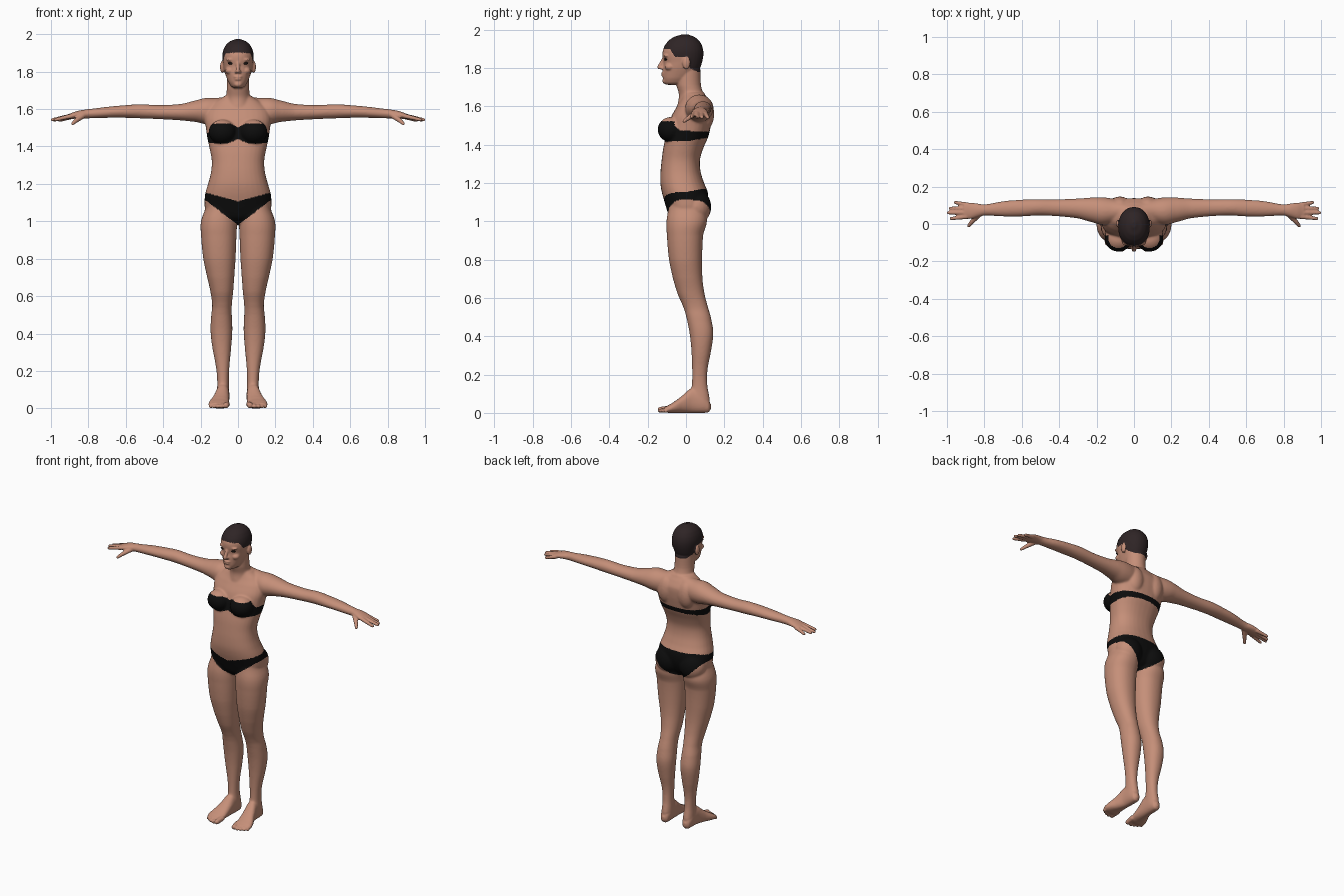
import bpy, bmesh, math
from mathutils import Vector, Matrix


def material(name, rgb):
    m = bpy.data.materials.new(name)
    m.diffuse_color = (*rgb, 1)
    return m


SKIN = material("skin", (0.56, 0.275, 0.19))
CLOTH = material("black cloth", (0.004, 0.004, 0.004))
HAIR = material("dark brown hair", (0.028, 0.018, 0.019))
EYE = material("eye black", (0.012, 0.008, 0.007))


def smooth_rows(rows, n=4):
    """Catmull-Rom refinement of a short table of sections."""
    out = []
    for i in range(len(rows) - 1):
        p = [rows[max(0, min(len(rows) - 1, i + k))] for k in (-1, 0, 1, 2)]
        for s in range(n):
            t = s / n
            row = []
            for j, (a, b, c, d) in enumerate(zip(*p)):
                if j == 0:
                    row.append(b + (c - b) * t)
                else:
                    row.append(0.5 * (2 * b + (c - a) * t + (2 * a - 5 * b + 4 * c - d) * t * t
                                      + (3 * b - a - 3 * c + d) * t ** 3))
            out.append(row)
    return out + [rows[-1]]


def loft(bm, axis, rows, power=2.0, seg=32):
    """Rows are (position, a_min, a_max, b_min, b_max) along the axis."""
    rings = []
    for t, a0, a1, b0, b1 in smooth_rows(rows):
        ring = []
        for k in range(seg):
            ang = 2 * math.pi * k / seg
            c, s = math.cos(ang), math.sin(ang)
            a = (a0 + a1) / 2 + (a1 - a0) / 2 * math.copysign(abs(c) ** (2 / power), c)
            b = (b0 + b1) / 2 + (b1 - b0) / 2 * math.copysign(abs(s) ** (2 / power), s)
            ring.append(bm.verts.new({'x': (t, a, b), 'y': (a, t, b), 'z': (a, b, t)}[axis]))
        rings.append(ring)
    for r, q in zip(rings, rings[1:]):
        for k in range(seg):
            bm.faces.new((r[k], r[(k + 1) % seg], q[(k + 1) % seg], q[k]))
    bm.faces.new(rings[0])
    bm.faces.new(rings[-1])


def ball(bm, loc, radii):
    bmesh.ops.create_uvsphere(bm, u_segments=24, v_segments=16, radius=1,
                              matrix=Matrix.Translation(loc) @ Matrix.Diagonal((*radii, 1)))


def digit(bm, p, q, r0, r1):
    """Tapered finger or toe with round ends."""
    p, q = Vector(p), Vector(q)
    d = q - p
    bmesh.ops.create_cone(bm, cap_ends=True, segments=16, radius1=r0, radius2=r1, depth=d.length,
                          matrix=Matrix.Translation((p + q) / 2) @ d.to_track_quat('Z', 'Y').to_matrix().to_4x4())
    ball(bm, p, (r0,) * 3)
    ball(bm, q, (r1,) * 3)


def lerp_table(t, pts):
    for (a, u), (b, v) in zip(pts, pts[1:]):
        if t <= b:
            return u + (v - u) * max(0, t - a) / (b - a)
    return pts[-1][1]


bm = bmesh.new()
# leg
loft(bm, 'z', [(0.02, .052, .108, .03, .12), (.07, .046, .113, .02, .124), (.14, .049, .111, .03, .112),
               (.22, .046, .118, .032, .112), (.33, .036, .138, .028, .132), (.42, .030, .147, .018, .143),
               (.50, .033, .143, .002, .13), (.55, .033, .138, -.014, .115), (.62, .026, .147, -.044, .097),
               (.70, .02, .165, -.068, .086), (.80, .013, .186, -.089, .084), (.93, .008, .198, -.1, .09),
               (1.0, .006, .198, -.102, .11), (1.08, .02, .172, -.09, .1)], 2.15)
# foot and toes
loft(bm, 'y', [(-.112, .055, .15, .004, .03), (-.09, .05, .158, 0, .042), (-.06, .048, .152, 0, .06),
               (-.02, .047, .134, 0, .09), (.03, .046, .118, 0, .13), (.09, .047, .113, 0, .11),
               (.118, .055, .105, .003, .07), (.13, .07, .09, .02, .045)], 2.3)
for x, tip, r in ((.064, -.132, .016), (.089, -.135, .011), (.109, -.128, .011), (.128, -.118, .010), (.146, -.105, .010)):
    digit(bm, (x - .004, -.085, .022), (x, tip, r), r * 1.05, r)
# arm and palm
loft(bm, 'x', [(.04, .03, .115, 1.55, 1.67), (.11, .005, .135, 1.52, 1.660), (.17, -.005, .143, 1.518, 1.660),
               (.22, .008, .142, 1.53, 1.648), (.30, .03, .136, 1.539, 1.628), (.42, .042, .132, 1.546, 1.621),
               (.52, .045, .133, 1.55, 1.626), (.60, .04, .13, 1.553, 1.621), (.70, .04, .122, 1.553, 1.612),
               (.80, .045, .105, 1.55, 1.6), (.84, .036, .11, 1.55, 1.594), (.875, .027, .114, 1.548, 1.585),
               (.91, .028, .113, 1.545, 1.572)])
# fingers and thumb
for p, q in (((.895, .039, 1.562), (.977, .029, 1.543)), ((.90, .061, 1.562), (.992, .060, 1.543)),
             ((.90, .083, 1.560), (.982, .084, 1.542)), ((.89, .103, 1.558), (.955, .115, 1.540))):
    digit(bm, p, q, .0125, .009)
digit(bm, (.825, .055, 1.567), (.866, .012, 1.538), .016, .012)
digit(bm, (.866, .012, 1.538), (.884, -.010, 1.522), .012, .009)
# breast, buttock, shoulder blade
ball(bm, (.083, -.078, 1.478), (.074, .070, .066))
ball(bm, (.088, .052, 1.075), (.088, .080, .09))
ball(bm, (.075, .095, 1.56), (.06, .052, .09))
# ear, brow ridge, cheek
ball(bm, (.084, .002, 1.825), (.012, .02, .033))
ball(bm, (.034, -.102, 1.864), (.03, .016, .009))
ball(bm, (.042, -.085, 1.805), (.026, .026, .02))
ball(bm, (.009, -.126, 1.799), (.009, .012, .008))
# mirror everything so far to the other side
dup = bmesh.ops.duplicate(bm, geom=bm.verts[:] + bm.edges[:] + bm.faces[:])
for v in dup["geom"]:
    if isinstance(v, bmesh.types.BMVert):
        v.co.x = -v.co.x


def centred(rows):
    return [(z, -w, w, f, b) for z, w, f, b in rows]


# torso
loft(bm, 'z', centred([(.985, .04, -.05, .05), (1.02, .12, -.085, .085), (1.06, .172, -.10, .105),
                       (1.10, .179, -.112, .115), (1.15, .175, -.126, .114), (1.20, .16, -.134, .094),
                       (1.26, .145, -.133, .076), (1.32, .14, -.127, .073), (1.38, .15, -.119, .09),
                       (1.44, .163, -.106, .116), (1.50, .172, -.092, .13), (1.55, .178, -.075, .137),
                       (1.60, .165, -.047, .136), (1.64, .12, -.025, .115), (1.67, .075, -.02, .095)]), 2.3)
# neck
loft(bm, 'z', centred([(1.60, .075, -.045, .11), (1.66, .064, -.037, .092), (1.71, .06, -.05, .078), (1.79, .06, -.05, .076)]))
# head
loft(bm, 'z', centred([(1.712, .022, -.105, -.02), (1.722, .038, -.115, .01), (1.745, .052, -.120, .03),
                       (1.77, .062, -.121, .055), (1.80, .072, -.120, .074), (1.83, .078, -.117, .084),
                       (1.86, .083, -.122, .09), (1.89, .084, -.121, .09), (1.92, .077, -.109, .082),
                       (1.945, .063, -.088, .066), (1.963, .042, -.06, .043), (1.975, .012, -.02, .012)]), 2.15)
# nose, lips, chin
digit(bm, (0, -.116, 1.848), (0, -.138, 1.804), .009, .012)
ball(bm, (0, -.116, 1.772), (.024, .014, .007))
ball(bm, (0, -.115, 1.76), (.021, .014, .007))
ball(bm, (0, -.108, 1.732), (.022, .016, .015))

bmesh.ops.recalc_face_normals(bm, faces=bm.faces[:])
mesh = bpy.data.meshes.new("body")
bm.to_mesh(mesh)
bm.free()
body = bpy.data.objects.new("body", mesh)
bpy.context.collection.objects.link(body)
bpy.context.view_layer.objects.active = body
body.select_set(True)

# fuse the parts into one skin
rm = body.modifiers.new("fuse", 'REMESH')
rm.mode, rm.voxel_size = 'VOXEL', 0.005
bpy.ops.object.modifier_apply(modifier="fuse")
mesh = body.data
# blend the joins, sparing hands, feet and face
soft = body.vertex_groups.new(name="soft")
soft.add([v.index for v in mesh.vertices
          if abs(v.co.x) < .8 and .08 < v.co.z < 1.7], 1.0, 'REPLACE')
for group, count in (("soft", 14), ("", 2)):
    sm = body.modifiers.new("smooth", 'SMOOTH')
    sm.factor, sm.iterations, sm.vertex_group = 0.5, count, group
    bpy.ops.object.modifier_apply(modifier="smooth")

# colours: hair, top and briefs by position
mesh.materials.clear()
for m in (SKIN, CLOTH, HAIR):
    mesh.materials.append(m)
HAIRLINE = [(-.13, 1.9), (-.085, 1.9), (-.06, 1.86), (-.005, 1.855), (.022, 1.80), (.06, 1.778), (.1, 1.778)]


def colour(c):
    x, y, z = abs(c.x), c.y, c.z
    if z > 1.74:
        ear = x > .085 and z < 1.865
        return 2 if z > lerp_table(y, HAIRLINE) and not ear else 0
    if 1.40 < z < 1.54 and x < .19:
        low = lerp_table(y, [(-.1, 1.415), (.02, 1.42), (.12, 1.437)])
        top = lerp_table(y, [(-.13, 1.522), (-.09, 1.522), (-.03, 1.472), (.13, 1.466)])
        if y < -.06:
            low += .025 * max(0, 1 - x / .06)
            top = 1.522 - .02 * max(0, 1 - x / .04) if x < .15 else top
        return 1 if low < z < top else 0
    if .95 < z < 1.19:
        side = min(1, x / .17)
        top = 1.107 + .045 * side if y < 0 else 1.152 + .016 * min(1, y / .08)
        low = .98 + .13 * side ** (1.0 if y < 0 else 1.5)
        return 1 if low < z < top and x < .2 else 0
    return 0


for p in mesh.polygons:
    p.material_index = colour(p.center)
    p.use_smooth = True

# eyes
for s, side in ((1, "left"), (-1, "right")):
    eb = bmesh.new()
    ball(eb, (.036 * s, -.105, 1.845), (.018, .009, .0075))
    for f in eb.faces:
        f.smooth = True
    em = bpy.data.meshes.new(side + "_eye")
    eb.to_mesh(em)
    eb.free()
    em.materials.append(EYE)
    bpy.context.collection.objects.link(bpy.data.objects.new(side + "_eye", em))
